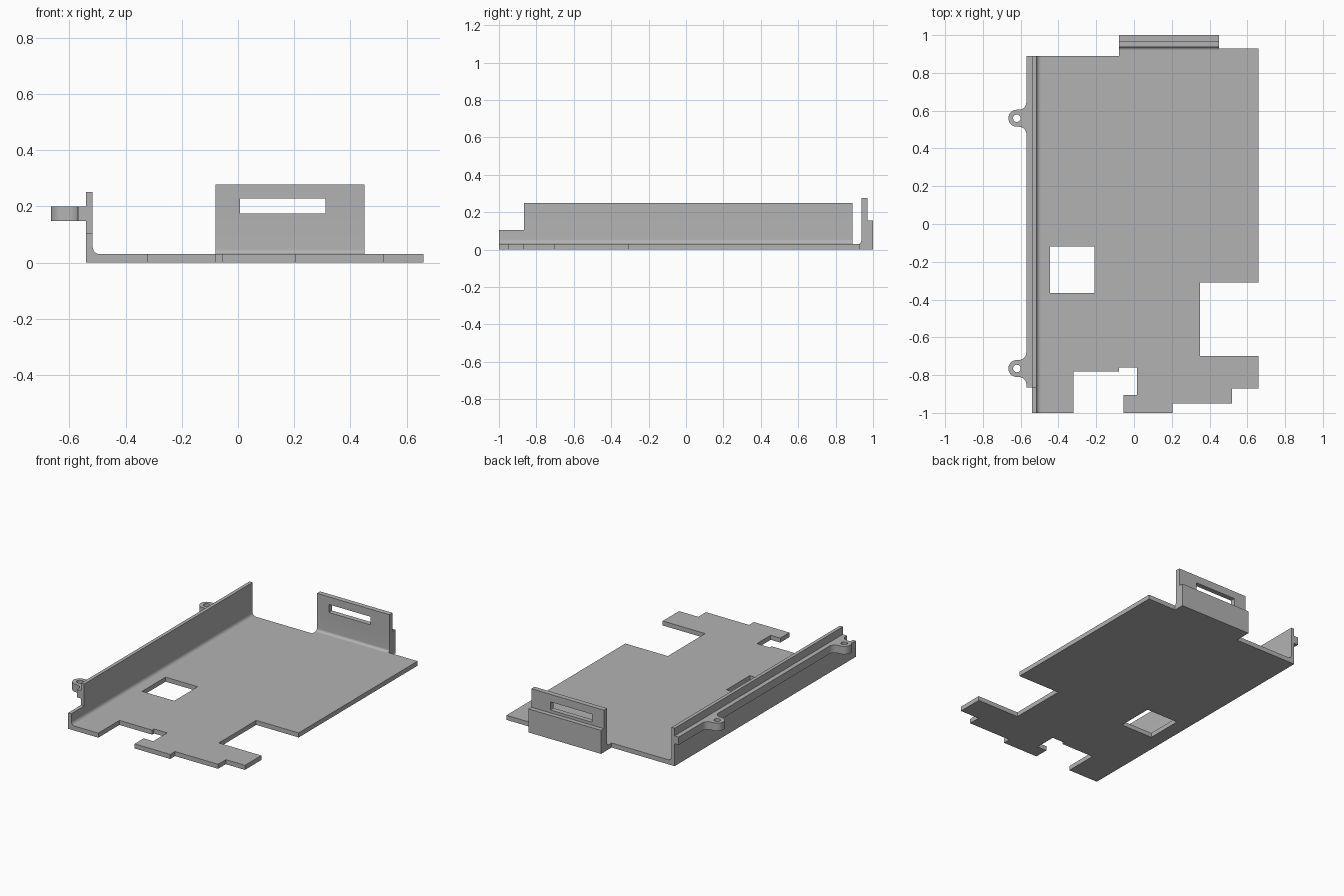
import bpy, bmesh
from math import sin, cos, radians

cube = bpy.data.objects.get("Cube")
if cube:
    bpy.data.objects.remove(cube, do_unlink=True)

grey = bpy.data.materials.new("sheet_metal_grey")
grey.use_nodes = True
colour = (0.45, 0.45, 0.45, 1)
grey.diffuse_color = colour
bsdf = next(n for n in grey.node_tree.nodes if n.type == 'BSDF_PRINCIPLED')
bsdf.inputs["Base Color"].default_value = colour

PLACE = {
    'X': lambda u, v, w: (w, u, v),
    'Y': lambda u, v, w: (u, w, v),
    'Z': lambda u, v, w: (u, v, w),
}


def arc(u, v, r, start, end, steps=10):
    """Points on an arc, angles in degrees."""
    angles = [radians(start + (end - start) * i / steps) for i in range(steps + 1)]
    return [(u + r * cos(a), v + r * sin(a)) for a in angles]


def rect(u0, u1, v0, v1):
    return [(u0, v0), (u1, v0), (u1, v1), (u0, v1)]


def prism(name, axis, lo, hi, outline, holes=()):
    """Extrude an outline with optional holes along an axis."""
    bm = bmesh.new()
    edges = []
    for loop in [outline, *holes]:
        verts = [bm.verts.new(PLACE[axis](u, v, lo)) for u, v in loop]
        edges += [bm.edges.new((verts[i - 1], verts[i])) for i in range(len(verts))]
    bmesh.ops.triangle_fill(bm, edges=edges, use_beauty=True)
    out = bmesh.ops.extrude_face_region(bm, geom=bm.faces[:], use_keep_orig=True)
    moved = [g for g in out["geom"] if isinstance(g, bmesh.types.BMVert)]
    bmesh.ops.translate(bm, verts=moved, vec=PLACE[axis](0, 0, hi - lo))
    bmesh.ops.recalc_face_normals(bm, faces=bm.faces[:])
    mesh = bpy.data.meshes.new(name)
    bm.to_mesh(mesh)
    bm.free()
    mesh.materials.append(grey)
    obj = bpy.data.objects.new(name, mesh)
    bpy.context.collection.objects.link(obj)
    bpy.ops.object.select_all(action='DESELECT')
    obj.select_set(True)
    bpy.context.view_layer.objects.active = obj
    bpy.ops.object.shade_smooth_by_angle(angle=radians(30))
    return obj


T = 0.03                       # plate thickness
BEND = 0.025                   # inner bend radius
OUT, INN = -0.54, -0.517       # side wall faces
FRONT, STEP, BACK = -1.0, -0.865, 0.89
EDGE = INN + BEND              # where the plate meets the bend

# Base plate with notched front and right edges and a square opening
plate = [
    (EDGE, FRONT), (-0.32, FRONT), (-0.32, -0.78), (-0.08, -0.78),
    (-0.08, -0.76), (0.015, -0.76), (0.015, -0.905), (-0.055, -0.905),
    (-0.055, FRONT), (0.205, FRONT), (0.205, -0.95), (0.52, -0.95),
    (0.52, -0.87), (0.66, -0.87), (0.66, -0.7), (0.35, -0.7),
    (0.35, -0.31), (0.66, -0.31), (0.66, 0.93), (0.45, 0.93),
    (0.45, 0.92), (-0.08, 0.92), (-0.08, BACK), (EDGE, BACK),
]
prism("base_plate", 'Z', 0, T, plate, [rect(-0.445, -0.21, -0.365, -0.12)])


# Side wall, bent up from the plate, lower at its front end
def wall_profile(height):
    bend = arc(EDGE, T + BEND, BEND, 270, 180)
    return [(OUT, 0), (EDGE, 0)] + bend + [(INN, height), (OUT, height)]


prism("side_wall", 'Y', STEP, BACK, wall_profile(0.25))
prism("side_wall_front", 'Y', FRONT, STEP, wall_profile(0.105))

# Outer rail with two rounded screw ears
LIP, EAR_X, EAR_R, FILLET = -0.57, -0.62, 0.045, 0.04
rail = [(OUT, STEP), (OUT, BACK), (LIP, BACK)]
holes = []
for y in (0.56, -0.765):
    offset = EAR_R + FILLET
    rail += arc(LIP - FILLET, y + offset, FILLET, 0, -90)
    rail += arc(EAR_X, y, EAR_R, 90, 270, 20)
    rail += arc(LIP - FILLET, y - offset, FILLET, 90, 0)
    holes.append(arc(EAR_X, y, 0.02, 0, 345, 23))
rail.append((LIP, STEP))
prism("rail_with_ears", 'Z', 0.148, 0.2, rail, holes)

# Rear flange: thick bent foot with a thinner slotted panel above
IN_Y, OUT_Y, FOOT_TOP = 0.937, 0.97, 0.155
R = IN_Y - 0.92
foot = [(0.92, 0), (1.0, 0), (1.0, FOOT_TOP), (IN_Y, FOOT_TOP)]
foot += arc(0.92, T + R, R, 0, -90)
prism("rear_flange_foot", 'X', -0.08, 0.45, foot)
prism("rear_flange_panel", 'Y', IN_Y, OUT_Y, rect(-0.08, 0.45, FOOT_TOP, 0.277),
      [rect(0.007, 0.312, 0.174, 0.227)])
